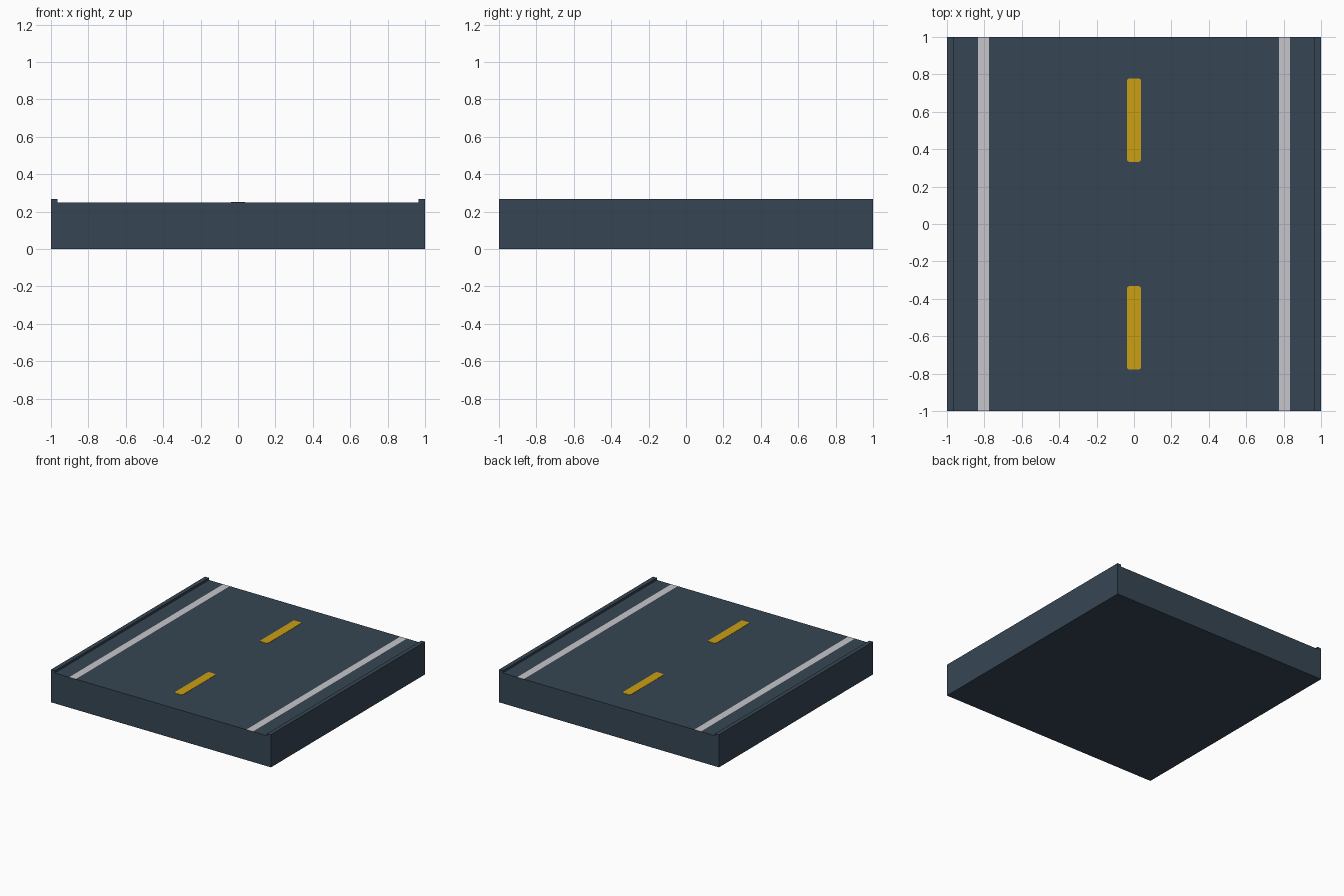
import bpy, bmesh

if "Cube" in bpy.data.objects:
    bpy.data.objects.remove(bpy.data.objects["Cube"])


def material(name, rgb):
    m = bpy.data.materials.new(name)
    m.diffuse_color = (*rgb, 1.0)
    m.use_nodes = True
    m.node_tree.nodes["Principled BSDF"].inputs["Base Color"].default_value = m.diffuse_color
    return m


asphalt = material("dark slate asphalt", (0.037, 0.061, 0.087))
white = material("pale grey paint", (0.56, 0.56, 0.60))
yellow = material("amber paint", (0.60, 0.342, 0.006))


def add_object(name, bm, mats):
    bmesh.ops.recalc_face_normals(bm, faces=bm.faces)
    mesh = bpy.data.meshes.new(name)
    bm.to_mesh(mesh)
    bm.free()
    for m in mats:
        mesh.materials.append(m)
    ob = bpy.data.objects.new(name, mesh)
    bpy.context.collection.objects.link(ob)
    return ob


# Road slab: cross-section with raised kerbs, extruded along y
TOP, KERB = 0.25, 0.268
half = [(0.775, TOP), (0.835, TOP), (0.965, TOP), (0.965, KERB), (1.0, KERB), (1.0, 0.0)]
profile = half + [(-x, z) for x, z in reversed(half)]
bm = bmesh.new()
section = bm.faces.new([bm.verts.new((x, -1, z)) for x, z in profile])
res = bmesh.ops.extrude_face_region(bm, geom=[section], use_keep_orig=True)
bmesh.ops.translate(bm, vec=(0, 2, 0),
                    verts=[v for v in res["geom"] if isinstance(v, bmesh.types.BMVert)])
bm.normal_update()
# Side lines: the narrow flush strips of the road surface
for f in bm.faces:
    c = f.calc_center_median()
    if len(f.verts) == 4 and abs(c.z - TOP) < 1e-4 and 0.775 < abs(c.x) < 0.835:
        f.material_index = 1
add_object("road_slab", bm, [asphalt, white])


# Centre dashes: thin plates with slightly rounded corners
def dash(name, y):
    bm = bmesh.new()
    bmesh.ops.create_cube(bm, size=1)
    bmesh.ops.scale(bm, vec=(0.074, 0.446, 0.004), verts=bm.verts)
    bmesh.ops.translate(bm, vec=(0, y, TOP), verts=bm.verts)
    upright = [e for e in bm.edges if abs(e.verts[0].co.z - e.verts[1].co.z) > 0.001]
    bmesh.ops.bevel(bm, geom=upright, offset=0.012, segments=3, profile=0.5, affect='EDGES')
    add_object(name, bm, [yellow])


dash("centre_dash_front", -0.555)
dash("centre_dash_back", 0.555)
